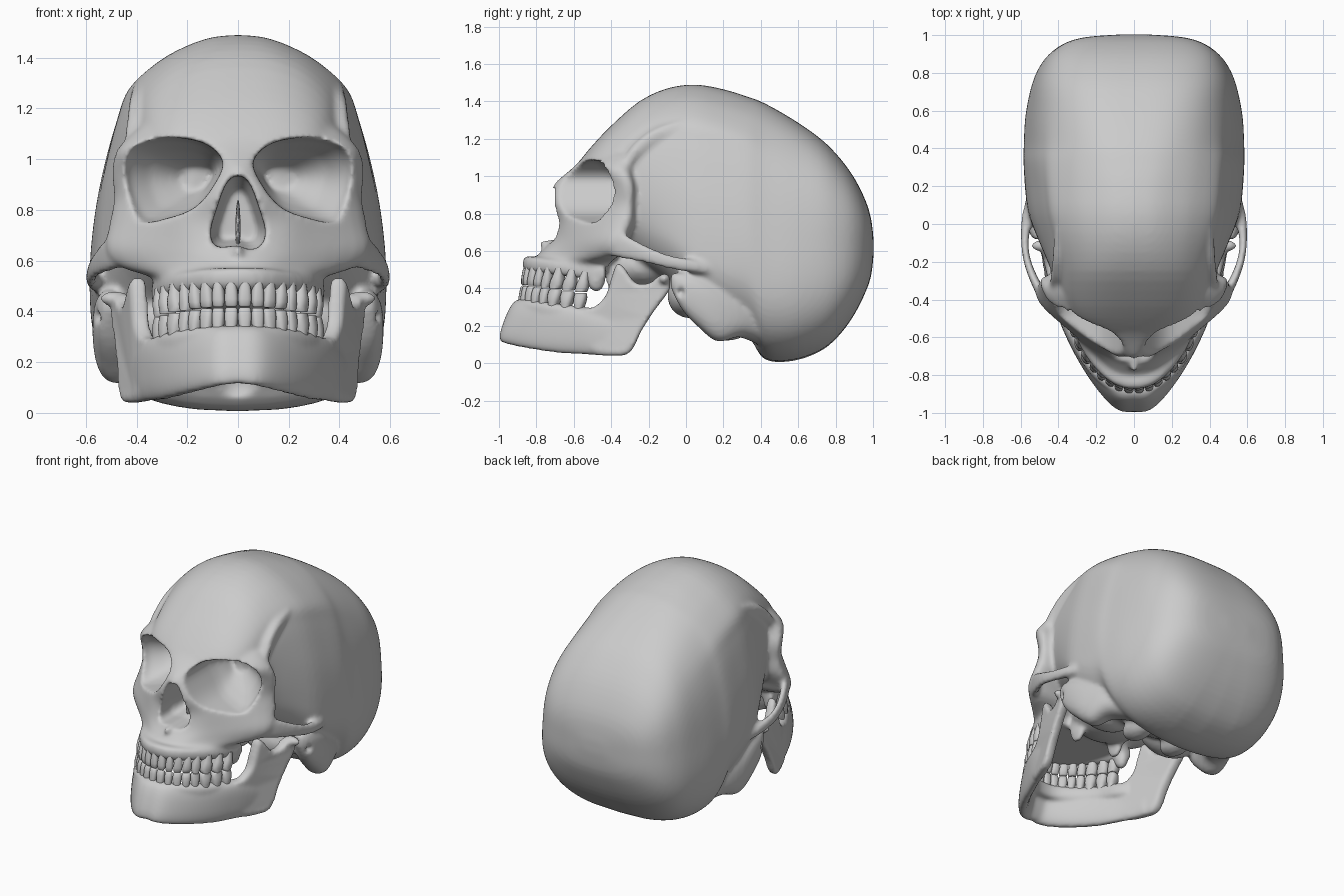
import bpy, bmesh, math
from mathutils import Vector, Matrix

cube = bpy.data.objects.get("Cube")
if cube:
    bpy.data.objects.remove(cube, do_unlink=True)

bone = bpy.data.materials.new("bone grey")
bone.use_nodes = True
GREY = (0.6, 0.6, 0.6, 1)
bone.diffuse_color = GREY
for node in bone.node_tree.nodes:
    if node.type == 'BSDF_PRINCIPLED':
        node.inputs["Base Color"].default_value = GREY


# ---------- helpers ----------
def spline(pts, n, closed=False):
    """Smooth curve through points of any dimension."""
    pts = [Vector(p) for p in pts]
    m, out = len(pts), []
    for i in range(m if closed else m - 1):
        a, b, c, d = [pts[(i + k) % m] if closed else pts[min(max(i + k, 0), m - 1)]
                      for k in (-1, 0, 1, 2)]
        for j in range(n):
            t = j / n
            out.append((b * 2 + (c - a) * t + (a * 2 - b * 5 + c * 4 - d) * t ** 2
                        + (b * 3 - a - c * 3 + d) * t ** 3) * 0.5)
    if not closed:
        out.append(pts[-1])
    return out


def oval(n, p):
    """Superellipse points on the unit square."""
    out = []
    for i in range(n):
        a = 2 * math.pi * i / n
        u, v = math.cos(a), math.sin(a)
        out.append((math.copysign(abs(u) ** p, u), math.copysign(abs(v) ** p, v)))
    return out


def loft(bm, rings, both=False):
    for s in (1, -1) if both else (1,):
        rows = [[bm.verts.new((s * q[0], q[1], q[2])) for q in r] for r in rings]
        n = len(rows[0])
        for a, b in zip(rows, rows[1:]):
            for i in range(n):
                bm.faces.new((a[i], a[(i + 1) % n], b[(i + 1) % n], b[i]))
        bm.faces.new(rows[0])
        bm.faces.new(rows[-1])


def ball(bm, c, r, both=False):
    for s in (1, -1) if both else (1,):
        bmesh.ops.create_icosphere(
            bm, subdivisions=3, radius=1,
            matrix=Matrix.Translation((s * c[0], c[1], c[2])) @ Matrix.Diagonal((*r, 1)))


def tube(bm, stations, both=False):
    """Sweep an oval; each station is x, y, z, half thickness, half height."""
    path = spline(stations, 5)
    rings = []
    for i, q in enumerate(path):
        d = path[min(i + 1, len(path) - 1)] - path[max(i - 1, 0)]
        side = Vector((d[1], -d[0], 0)).normalized()
        rings.append([Vector(q[:3]) + side * q[3] * u + Vector((0, 0, q[4] * v))
                      for u, v in oval(24, 0.8)])
    loft(bm, rings, both)


def mirrored(half):
    return [(-q[0], *q[1:]) for q in reversed(half[1:])] + list(half)


def finish(name, bm, voxel=0, cutters=(), smooth=4):
    bmesh.ops.recalc_face_normals(bm, faces=bm.faces[:])
    for f in bm.faces:
        f.smooth = True
    me = bpy.data.meshes.new(name)
    bm.to_mesh(me)
    bm.free()
    ob = bpy.data.objects.new(name, me)
    bpy.context.collection.objects.link(ob)

    def remesh():
        m = ob.modifiers.new("Remesh", 'REMESH')
        m.mode, m.voxel_size, m.use_smooth_shade = 'VOXEL', voxel, True
    if voxel:
        remesh()
        for c in cutters:
            m = ob.modifiers.new("Cut", 'BOOLEAN')
            m.operation, m.object, m.solver = 'DIFFERENCE', c, 'EXACT'
        if cutters:
            remesh()
        m = ob.modifiers.new("Smooth", 'SMOOTH')
        m.factor, m.iterations = 0.5, smooth
        bpy.context.view_layer.update()
        deps = bpy.context.evaluated_depsgraph_get()
        new = bpy.data.meshes.new_from_object(ob.evaluated_get(deps))
        ob.modifiers.clear()
        ob.data = new
        bpy.data.meshes.remove(me)
        new.name = name
    ob.data.materials.clear()
    ob.data.materials.append(bone)
    return ob


# ---------- cutters: eye sockets, nose opening, ear canals, base opening ----------
bm = bmesh.new()
rim = spline([(.06, .99), (.14, 1.065), (.3, 1.085), (.42, 1.05), (.452, .96), (.43, .84),
              (.38, .755), (.27, .77), (.17, .81), (.1, .89)], 4, True)
rings = []
for y, k, shift in ((-.95, 1, 0), (-.4, 1, 0), (-.35, .92, .01), (-.28, .68, .04), (-.2, .3, .1)):
    cx, cz = .26, .92
    rings.append([(cx + (q[0] - cx) * k - shift, y - 3 * k * (q[1] - cz) ** 2,
                   cz + (q[1] - cz) * k) for q in rim])
loft(bm, rings, both=True)
socket_cutter = finish("eye_socket_cutter", bm)

bm = bmesh.new()
pear = spline(mirrored([(0, .935), (.045, .905), (.085, .8), (.108, .71), (.085, .655),
                        (.035, .645)])[1:] + [(0, .66)], 4, True)
loft(bm, [[(q[0] * k, y, .75 + (q[1] - .75) * k) for q in pear]
          for y, k in ((-.95, 1), (-.58, 1), (-.46, .7))])
nose_cutter = finish("nose_cutter", bm)

bm = bmesh.new()
ball(bm, (.585, -.03, .38), (.06, .025, .03), both=True)
ball(bm, (0, .29, .11), (.1, .11, .1))
hole_cutter = finish("small_hole_cutter", bm)
cutters = [socket_cutter, nose_cutter, hole_cutter]
for c in cutters:
    c.hide_render = True

# ---------- skull ----------
bm = bmesh.new()
# cross-section with a ridged crown and flat temples, blended with a rounded box
ridged = spline([(0, 1), (.18, .985), (.36, .93), (.56, .83), (.76, .665), (.83, .5), (.9, .26),
                 (.965, -.03), (1, -.36), (.99, -.6), (.87, -.8), (.6, -.93), (0, -1)], 4)


def section(y, top, bot, w, lean, ridge):
    half = []
    n = 2.5 + .6 * max(0, y)
    for u, v in ridged:
        v = max(-1, min(1, v))
        round_u = max(0, 1 - abs(v) ** n) ** (1 / n) * (1 - lean * v)
        half.append((w * (round_u + (u - round_u) * ridge), y, (top + bot) / 2 + (top - bot) / 2 * v))
    return half + [(-x, y, z) for x, y, z in reversed(half[1:-1])]


# braincase: y, top, bottom, half width, inward lean, ridge amount
case = spline([(-.57, 1.08, .92, .2, 0, 0), (-.5, 1.165, .8, .32, 0, 0), (-.4, 1.27, .66, .39, 0, .1),
               (-.25, 1.4, .52, .44, .02, .3), (-.1, 1.47, .42, .5, .08, .75),
               (.05, 1.49, .28, .555, .12, 1), (.2, 1.465, .2, .575, .14, .95),
               (.33, 1.425, .14, .578, .15, .6), (.42, 1.39, .02, .572, .15, .35),
               (.57, 1.305, .012, .56, .14, .1), (.72, 1.2, .065, .535, .1, 0),
               (.82, 1.1, .15, .5, .08, 0), (.9, .99, .26, .445, .05, 0), (.96, .87, .38, .36, .02, 0),
               (.99, .77, .47, .25, 0, 0), (1.003, .66, .58, .08, 0, 0)], 3)
loft(bm, [section(*q) for q in case])

# face: height, front centre y, then beside nose, mid cheek, outer rim, back corner
face = [(1.12, -.53, (.09, -.52), (.24, -.48), (.39, -.36), (.34, -.25)),
        (1.04, -.61, (.09, -.6), (.27, -.55), (.455, -.4), (.42, -.29)),
        (.95, -.71, (.08, -.67), (.25, -.57), (.475, -.36), (.44, -.27)),
        (.85, -.72, (.11, -.69), (.25, -.58), (.467, -.36), (.43, -.27)),
        (.75, -.7, (.125, -.675), (.26, -.6), (.48, -.39), (.45, -.28)),
        (.65, -.73, (.11, -.71), (.25, -.63), (.5, -.42), (.45, -.33)),
        (.58, -.79, (.105, -.77), (.215, -.68), (.46, -.44), (.4, -.36)),
        (.53, -.835, (.11, -.81), (.215, -.72), (.325, -.52), (.28, -.42)),
        (.48, -.85, (.1, -.825), (.205, -.735), (.295, -.54), (.25, -.43))]
rows = []
for z, front, *side in face:
    back = side[-1][1]
    ring = [(0, front)] + side + [(0, back)] + [(-x, y) for x, y in reversed(side)]
    rows.append([c for q in spline(ring, 5, True) for c in (q[0], q[1], z)])
rows = spline(rows, 3)
loft(bm, [[r[i:i + 3] for i in range(0, len(r), 3)] for r in rows])

# cheekbone arch, and temple ridge running back from the brow
tube(bm, [(.44, -.43, .65, .03, .07), (.5, -.35, .63, .025, .07), (.558, -.22, .585, .02, .048),
          (.578, -.1, .545, .02, .038), (.565, .03, .52, .03, .035), (.535, .15, .5, .03, .03)], True)
tube(bm, [(.43, -.35, 1.0, .03, .06), (.412, -.29, 1.11, .03, .05), (.4, -.18, 1.2, .03, .05),
          (.39, -.03, 1.26, .03, .04)], True)


# dental arch shared by gums and teeth
arch = [(0, -.87), (.1, -.845), (.2, -.755), (.27, -.645), (.31, -.53)]


def bite(y):
    return .42 - .13 * (y + .87)


tube(bm, mirrored([(x * .97, y + .03, bite(y) + .112, .034, .042) for x, y in arch + [(.32, -.46)]]))
ball(bm, (.3, -.48, .45), (.04, .05, .07), True)         # rear of upper jaw
ball(bm, (0, -.75, .635), (.02, .035, .025))             # nasal spine
ball(bm, (0, -.22, .52), (.24, .24, .13))                # central base
ball(bm, (.15, -.36, .46), (.03, .07, .11), True)        # palate wings
# ear region running through the mastoid into the rear base
tube(bm, [(.5, -.08, .44, .03, .04), (.505, -.02, .385, .06, .1), (.495, .07, .33, .08, .14),
          (.475, .17, .27, .09, .155), (.43, .28, .25, .1, .11), (.36, .4, .2, .1, .1)], True)
ball(bm, (.15, .22, .19), (.08, .12, .07), True)         # neck joint
ball(bm, (.25, .02, .36), (.2, .12, .12), True)          # ear base ridge
finish("skull", bm, .0125, cutters, 6)
for c in cutters:
    bpy.data.objects.remove(c, do_unlink=True)

# ---------- nasal septum ----------
bm = bmesh.new()
ball(bm, (0, -.49, .73), (.01, .07, .11))
finish("nasal_septum", bm)

# ---------- lower jaw ----------
bm = bmesh.new()
tube(bm, mirrored([(0, -.94, .225, .035, .11), (.08, -.925, .22, .037, .115),
                   (.18, -.82, .2, .037, .12), (.28, -.67, .18, .037, .125),
                   (.355, -.52, .165, .035, .12), (.405, -.37, .14, .03, .1)]))
for v in bm.verts:                                       # push the chin forward
    v.co.y -= max(0, -.6 - v.co.y) * (.22 - v.co.z)
tube(bm, mirrored([(x * 1.02, y - .012, bite(y) - .125, .038, .05) for x, y in arch + [(.345, -.47)]]))
ramus = spline([(-.54, .07), (-.36, .04), (-.29, .07), (-.24, .17), (-.17, .28), (-.09, .39),
                (-.09, .45), (-.14, .47), (-.19, .43), (-.27, .43), (-.33, .51), (-.37, .53),
                (-.4, .45), (-.43, .36), (-.49, .3), (-.57, .27)], 3, True)
rings = []
for t, k in ((-.033, .9), (-.02, 1), (.02, 1), (.033, .9)):
    outline = [(-.34 + (y + .34) * k, .27 + (z - .27) * k) for y, z in ramus]
    rings.append([(.41 + (.26 if y > -.36 else .42) * (y + .36) - .06 * (z - .3) + t, y, z)
                  for y, z in outline])
loft(bm, rings, True)
ball(bm, (.485, -.115, .45), (.06, .03, .03), True)      # jaw joint
ball(bm, (0, -.965, .16), (.1, .025, .045))              # chin
finish("lower_jaw", bm, .0115, smooth=6)

# ---------- teeth ----------
curve = spline(arch, 24)
widths = (.054, .05, .056, .056, .056, .076, .076, .07)


def along(dist):
    for a, b in zip(curve, curve[1:]):
        step = (b - a).length
        if dist <= step:
            return a + (b - a) * (dist / step), (b - a).normalized()
        dist -= step
    return curve[-1], (curve[-1] - curve[-2]).normalized()


# distance from bite edge, width scale, depth scale
crown = ((0, .72, .45), (.006, .9, .7), (.03, 1, .9), (.06, .94, 1), (.085, .78, .95), (.14, .6, .7))
for name, sign, gap, tilt in (("upper_teeth", 1, 0, .25), ("lower_teeth", -1, .004, -.12)):
    bm = bmesh.new()
    start = 0
    for i, w in enumerate(widths):
        p, t = along(start + w / 2)
        start += w
        n = Vector((t.y, -t.x))
        depth = .046 if i < 3 else .06 if i < 5 else .075
        tall = 1 if i < 3 else .9 if i < 5 else .8
        rings = []
        for dz, kw, kd in crown:
            kd = max(kd, .8) if i > 3 else kd
            z = bite(p.y) + sign * (gap + dz * tall)
            c = p + Vector((-p.x * .3, .8)) * tilt * dz
            ring = [c + t * (u * kw * w * .5) + n * (v * kd * depth * .5) for u, v in oval(14, .75)]
            rings.append([(q.x, q.y, z) for q in ring])
        loft(bm, rings, True)
    ob = finish(name, bm)
    bpy.ops.object.select_all(action='DESELECT')
    ob.select_set(True)
    bpy.context.view_layer.objects.active = ob
    bpy.ops.object.shade_smooth_by_angle(angle=math.radians(50))
